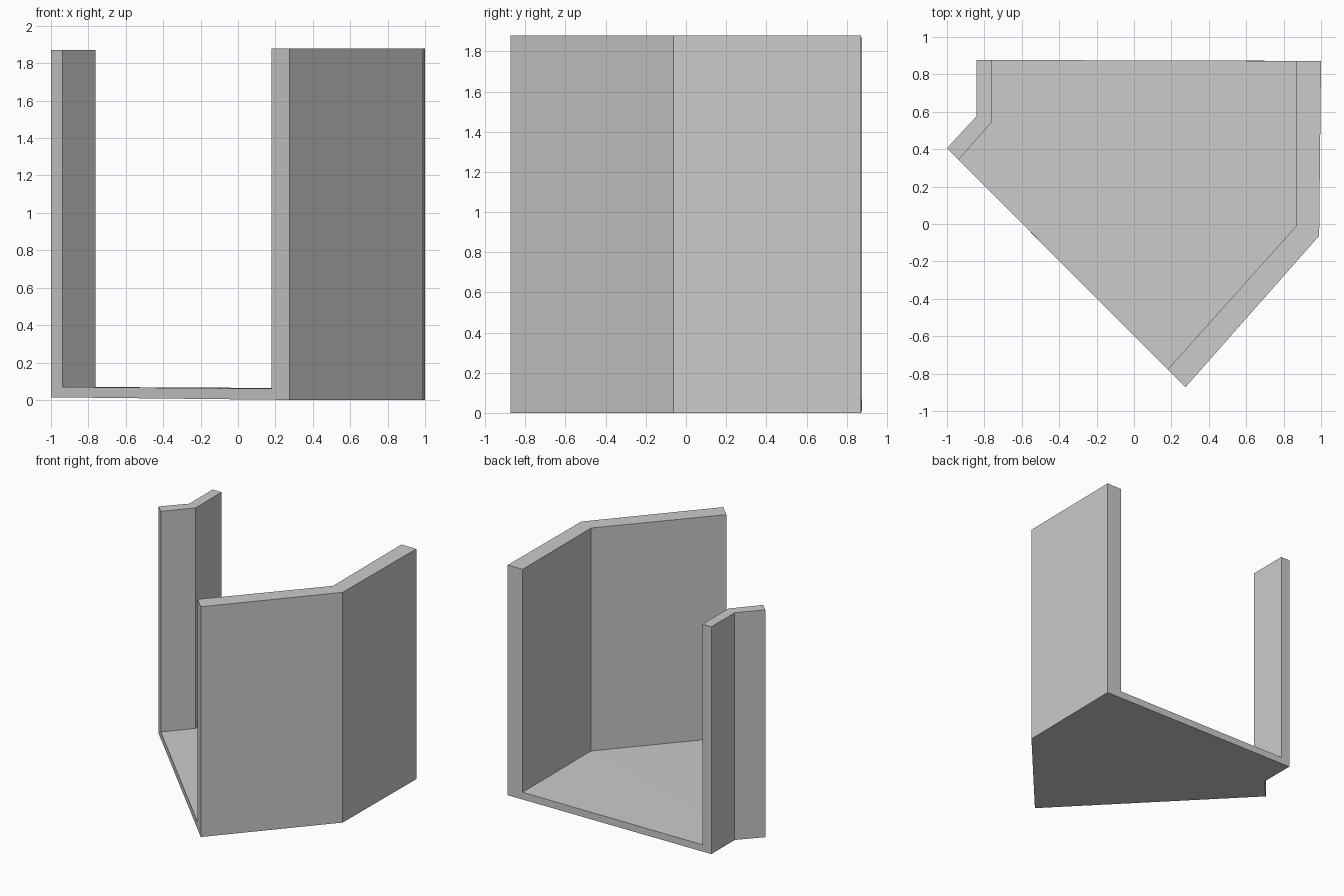
import bpy
import bmesh

if "Cube" in bpy.data.objects:
    bpy.data.objects.remove(bpy.data.objects["Cube"])

# Plan positions at the front, bend and back of the shell:
# outer left, inner left, inner right, outer right
stations = [
    ((-1.0, 0.405), (-0.938, 0.343), (0.18, -0.778), (0.275, -0.873)),
    ((-0.843, 0.575), (-0.763, 0.542), (0.866, -0.012), (0.99, -0.063)),
    ((-0.843, 0.877), (-0.763, 0.877), (0.866, 0.872), (1.0, 0.872)),
]

# U-shaped section: (plan point index, height)
section = [(0, 0.014), (0, 1.87), (1, 1.87), (1, 0.069),
           (2, 0.06), (2, 1.88), (3, 1.88), (3, 0.0)]

# Loft the section through the stations
bm = bmesh.new()
rings = [[bm.verts.new((*plan[i], z)) for i, z in section] for plan in stations]
n = len(section)
for a, b in zip(rings, rings[1:]):
    for k in range(n):
        m = (k + 1) % n
        bm.faces.new((a[k], a[m], b[m], b[k]))

# Close the front and back ends: left wall, floor, right wall
for ring in (rings[0], rings[-1]):
    for quad in ((0, 1, 2, 3), (0, 3, 4, 7), (4, 5, 6, 7)):
        bm.faces.new([ring[i] for i in quad])
bmesh.ops.recalc_face_normals(bm, faces=bm.faces)

mesh = bpy.data.meshes.new("walls_and_floor")
bm.to_mesh(mesh)
bm.free()
shell = bpy.data.objects.new("walls_and_floor", mesh)
bpy.context.collection.objects.link(shell)
